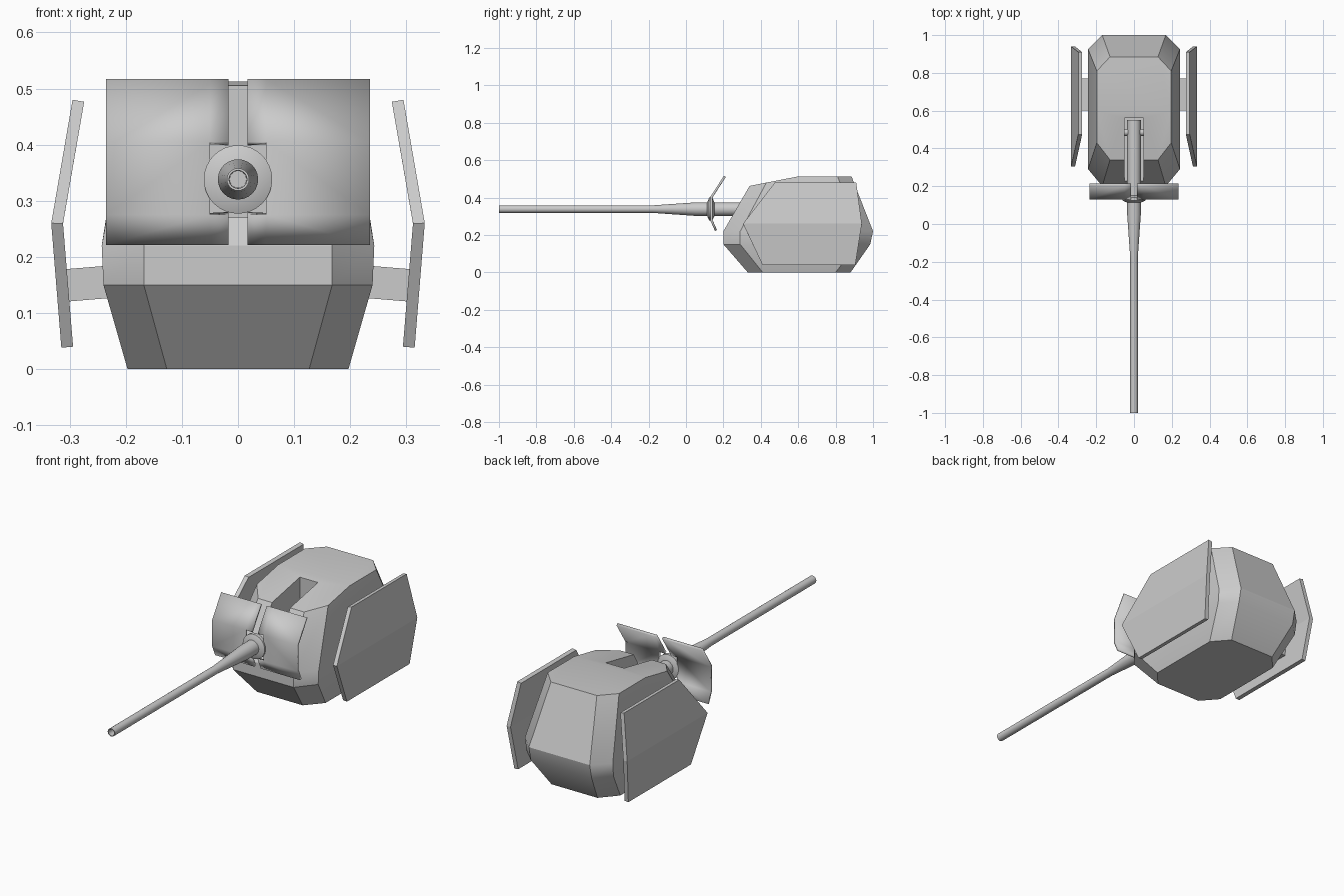
import bpy, bmesh, math
from mathutils import Matrix

if "Cube" in bpy.data.objects:
    bpy.data.objects.remove(bpy.data.objects["Cube"])

GUN_Z = 0.338


def make(name, verts, faces):
    me = bpy.data.meshes.new(name)
    bm = bmesh.new()
    vs = [bm.verts.new(v) for v in verts]
    for f in faces:
        bm.faces.new([vs[i] for i in f])
    bmesh.ops.recalc_face_normals(bm, faces=bm.faces)
    bm.to_mesh(me)
    bm.free()
    ob = bpy.data.objects.new(name, me)
    bpy.context.collection.objects.link(ob)
    return ob


def smooth(ob, angle=30):
    ob.data.shade_smooth()
    ob.data.set_sharp_from_angle(angle=math.radians(angle))


def box(name, x0, x1, y0, y1, z0, z1):
    v = [(x, y, z) for x in (x0, x1) for y in (y0, y1) for z in (z0, z1)]
    return make(name, v, [(0, 1, 3, 2), (4, 5, 7, 6), (0, 1, 5, 4),
                          (2, 3, 7, 6), (0, 2, 6, 4), (1, 3, 7, 5)])


def mirror(ob):
    ob.modifiers.new("mirror", 'MIRROR').use_clip = False


def thicken(ob, t, offset):
    m = ob.modifiers.new("thickness", 'SOLIDIFY')
    m.thickness, m.offset = t, offset


def revolve(name, profile, n=24):
    """Lathe (y, radius) points around the gun axis, closing both ends."""
    verts = [(r * math.cos(2 * math.pi * k / n), y, GUN_Z + r * math.sin(2 * math.pi * k / n))
             for y, r in profile for k in range(n)]
    faces = [(i * n + k, i * n + (k + 1) % n, (i + 1) * n + (k + 1) % n, (i + 1) * n + k)
             for i in range(len(profile) - 1) for k in range(n)]
    faces += [tuple(range(n)), tuple(range(len(verts) - n, len(verts)))]
    ob = make(name, verts, faces)
    smooth(ob)
    return ob


# Turret body: stacked chamfered outlines (inner x, outer x, front, front side, rear side, rear)
def outline(xi, xo, yf, yfs, yrs, yr, zf):
    half = [(xi, yf), (xo, yfs), (xo, 0.6), (xo, yrs), (xi, yr)]
    pts = half + [(-x, y) for x, y in reversed(half)]
    return [(x, y, zf(y)) for x, y in pts]


rings = [
    outline(0.127, 0.197, 0.33, 0.41, 0.80, 0.88, lambda y: 0),
    outline(0.168, 0.240, 0.20, 0.29, 0.915, 0.985, lambda y: 0.15),
    outline(0.168, 0.243, 0.20, 0.29, 0.925, 1.0, lambda y: 0.22),
    outline(0.127, 0.197, 0.34, 0.43, 0.81, 0.885,
            lambda y: 0.513 - 0.195 * max(0, 0.6 - y)),
]
verts = [p for r in rings for p in r]
faces = [(i * 10 + k, i * 10 + (k + 1) % 10, i * 10 + 10 + (k + 1) % 10, i * 10 + 10 + k)
         for i in range(3) for k in range(10)]
faces += [tuple(range(10)), (30, 31, 32, 37, 38, 39), (32, 33, 34, 35, 36, 37)]
body = make("turret_body", verts, faces)

# Gun slot cut through the roof and front
cutter = box("slot_cutter", -0.05, 0.05, 0.1, 0.56, 0.27, 0.7)
cutter.hide_render = True
cut = body.modifiers.new("slot", 'BOOLEAN')
cut.operation, cut.solver, cut.object = 'DIFFERENCE', 'EXACT', cutter
bpy.context.view_layer.objects.active = body
bpy.ops.object.modifier_apply(modifier="slot")
bpy.data.objects.remove(cutter)
smooth(body)

# Gun barrel with recessed muzzle, and the round collar in the shield
revolve("gun_barrel", [(-0.96, 0.015), (-1.0, 0.016), (-1.0, 0.02), (-0.18, 0.02),
                       (0.05, 0.036), (0.55, 0.036)])
revolve("gun_collar", [(0.113, 0.036), (0.124, 0.061), (0.141, 0.061), (0.152, 0.036)], 32)

# Trunnion pin across the slot
bm = bmesh.new()
bmesh.ops.create_cone(bm, cap_ends=True, segments=16, radius1=0.018, radius2=0.018, depth=0.1,
                      matrix=Matrix.Translation((0, 0.485, GUN_Z)) @ Matrix.Rotation(math.pi / 2, 4, 'Y'))
me = bpy.data.meshes.new("trunnion_pin")
bm.to_mesh(me)
bm.free()
pin = bpy.data.objects.new("trunnion_pin", me)
bpy.context.collection.objects.link(pin)
smooth(pin)

# Split gun shield: bent plate with a notch around the collar
rows = [(0.203, 0.517), (0.131, 0.405), (0.131, 0.275), (0.155, 0.221)]
cols = [0.017, 0.05, 0.235]
verts = [(x, y, z) for y, z in rows for x in cols]
cells = [(r, c) for r in range(3) for c in range(2) if (r, c) != (1, 0)]
shield = make("gun_shield", verts,
              [(r * 3 + c, r * 3 + c + 1, r * 3 + c + 4, r * 3 + c + 3) for r, c in cells])
if shield.data.polygons[0].normal.y > 0:
    shield.data.flip_normals()
smooth(shield, 28)
thicken(shield, 0.012, -1)
mirror(shield)

# Spaced side armour: hexagonal plate folded along its middle
plate = make("side_armour", [(0.295, 0.475, 0.48), (0.295, 0.91, 0.48),
                             (0.333, 0.94, 0.26), (0.333, 0.305, 0.26),
                             (0.315, 0.41, 0.038), (0.315, 0.905, 0.038)],
             [(0, 1, 2, 3), (3, 2, 5, 4)])
if plate.data.polygons[0].normal.x < 0:
    plate.data.flip_normals()
thicken(plate, 0.021, -1)
mirror(plate)

# Brackets holding the side armour
bracket = box("armour_bracket", 0.21, 0.307, 0.6, 0.77, 0.12, 0.178)
for v in bracket.data.vertices:
    if v.co.x < 0.25:
        v.co.z += 0.008
mirror(bracket)
